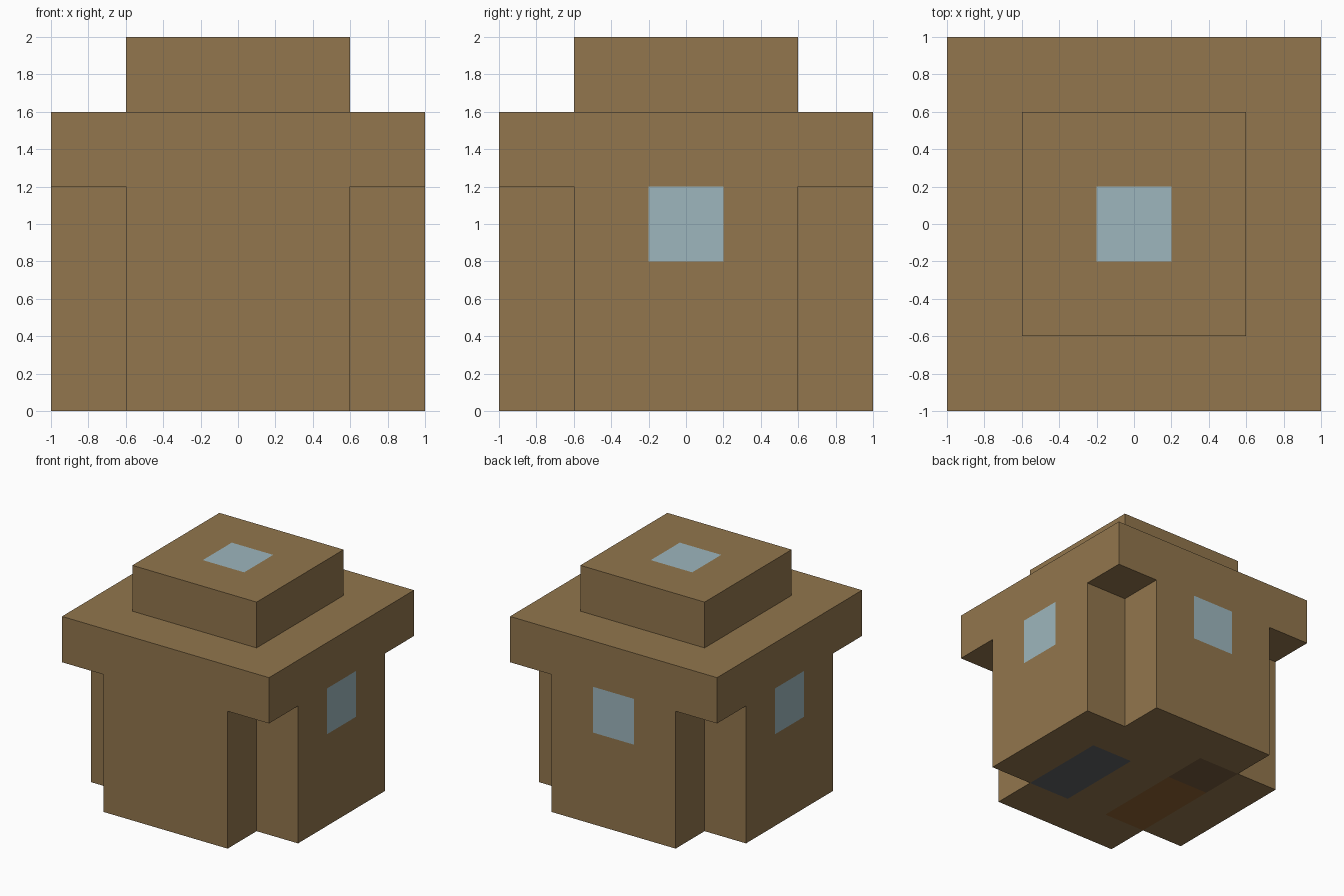
import bpy
import bmesh
from mathutils import Matrix

cube = bpy.data.objects.get("Cube")
if cube:
    bpy.data.objects.remove(cube, do_unlink=True)


def make_material(name, srgb):
    rgb = [((c / 255 + 0.055) / 1.055) ** 2.4 for c in srgb]
    mat = bpy.data.materials.new(name)
    mat.use_nodes = True
    mat.diffuse_color = (*rgb, 1)
    node = next(n for n in mat.node_tree.nodes if n.type == "BSDF_PRINCIPLED")
    node.inputs["Base Color"].default_value = (*rgb, 1)
    return mat


MATERIALS = [
    make_material("timber_brown", (146, 118, 77)),
    make_material("window_blue", (157, 182, 189)),
    make_material("underside_grey", (96, 98, 102)),
    make_material("underside_orange_brown", (143, 98, 50)),
    make_material("underside_dark_brown", (118, 90, 60)),
]
BROWN, WINDOW, GREY, ORANGE, DARK = range(5)


def finish(name, bm, rule):
    """Set each face's colour by its centre and normal, then make the object."""
    bmesh.ops.recalc_face_normals(bm, faces=bm.faces)
    for face in bm.faces:
        face.material_index = rule(face.calc_center_median(), face.normal)
    mesh = bpy.data.meshes.new(name)
    bm.to_mesh(mesh)
    bm.free()
    for mat in MATERIALS:
        mesh.materials.append(mat)
    bpy.context.collection.objects.link(bpy.data.objects.new(name, mesh))


def tiled_shell(cells, half, z, heights, keep=lambda c: True):
    """A tiled plate with walls extruded from its rim through the heights."""
    bm = bmesh.new()
    bmesh.ops.create_grid(bm, x_segments=cells, y_segments=cells, size=half,
                          matrix=Matrix.Translation((0, 0, z)))
    unwanted = [f for f in bm.faces if not keep(f.calc_center_median())]
    bmesh.ops.delete(bm, geom=unwanted, context="FACES")
    rim = [e for e in bm.edges if e.is_boundary]
    for height in heights:
        new = bmesh.ops.extrude_edge_only(bm, edges=rim)["geom"]
        for v in new:
            if isinstance(v, bmesh.types.BMVert):
                v.co.z = height
        rim = [e for e in new if isinstance(e, bmesh.types.BMEdge)]
    return bm


def body_colour(c, n):
    if abs(n.z) > 0.5:
        # Painted panels under the floor
        if 0.2 < c.x < 0.6 and -0.6 < c.y < 0.2:
            return GREY
        if -0.6 < c.x < -0.2 and -0.6 < c.y < 0.2:
            return ORANGE
        if -0.6 < c.x < -0.2 and 0.2 < c.y < 0.6:
            return DARK
        return BROWN
    # Windows on both sides and the back
    side = abs(c.x) > 0.9 and abs(c.y) < 0.1
    back = c.y > 0.9 and abs(c.x) < 0.1
    return WINDOW if c.z > 0.8 and (side or back) else BROWN


# Cross-shaped body: a square with its four corners notched out
body = tiled_shell(5, 1, 0, (0.8, 1.2),
                   lambda c: min(abs(c.x), abs(c.y)) < 0.6)
finish("body", body, body_colour)

# Overhanging roof slab
slab = bmesh.new()
bmesh.ops.create_cube(slab, size=2, matrix=Matrix.Translation((0, 0, 1.4))
                      @ Matrix.Diagonal((1, 1, 0.2, 1)))
finish("roof_slab", slab, lambda c, n: BROWN)

# Raised roof block with a skylight
top = tiled_shell(3, 0.6, 2, (1.6,))
finish("roof_block", top,
       lambda c, n: WINDOW if c.z > 1.9 and c.xy.length < 0.1 else BROWN)
